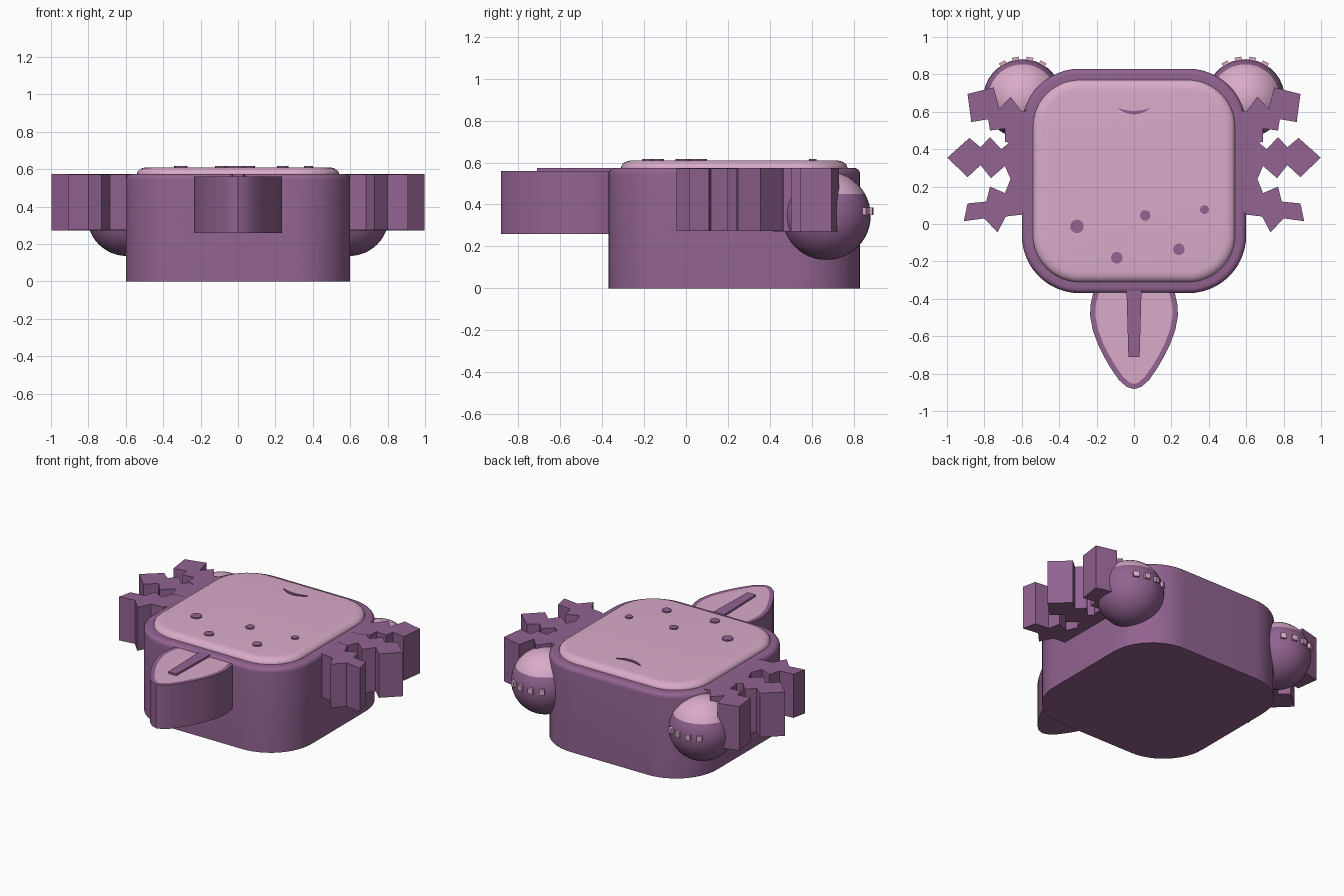
import bpy, bmesh, math
from mathutils import Matrix

if "Cube" in bpy.data.objects:
    bpy.data.objects.remove(bpy.data.objects["Cube"])


def material(name, rgb):
    m = bpy.data.materials.new(name)
    m.diffuse_color = (*rgb, 1)
    m.use_nodes = True
    m.node_tree.nodes["Principled BSDF"].inputs["Base Color"].default_value = m.diffuse_color
    return m


PURPLE = material("dusky purple", (0.287, 0.125, 0.283))
PINK = material("soft pink", (0.70, 0.41, 0.59))
CY = 0.23  # body centre in y


def finish(bm, name, mats, smooth=None):
    bmesh.ops.recalc_face_normals(bm, faces=bm.faces[:])
    me = bpy.data.meshes.new(name)
    bm.to_mesh(me)
    bm.free()
    for m in mats:
        me.materials.append(m)
    ob = bpy.data.objects.new(name, me)
    bpy.context.collection.objects.link(ob)
    if smooth:
        bpy.ops.object.select_all(action='DESELECT')
        ob.select_set(True)
        bpy.context.view_layer.objects.active = ob
        bpy.ops.object.shade_smooth_by_angle(angle=math.radians(smooth))
    return ob


def rounded_square(half, radius, z, n=12):
    pts = []
    for q, (sx, sy) in enumerate([(1, 1), (-1, 1), (-1, -1), (1, -1)]):
        for i in range(n + 1):
            a = math.pi / 2 * (q + i / n)
            pts.append((sx * (half - radius) + radius * math.cos(a),
                        CY + sy * (half - radius) + radius * math.sin(a), z))
    return pts


def rounded_block(name, half, radius, z0, z1, bx, bz, mat):
    """Rounded square block with a soft top edge bx wide and bz high."""
    rings = [(0, z0)] + [(bx * (1 - math.cos(t)), z1 - bz + bz * math.sin(t))
                         for t in [math.pi / 2 * i / 6 for i in range(7)]]
    bm = bmesh.new()
    loops = [[bm.verts.new(p) for p in rounded_square(half - d, radius - d, z)]
             for d, z in rings]
    for a, b in zip(loops, loops[1:]):
        for i in range(len(a)):
            j = (i + 1) % len(a)
            bm.faces.new((a[i], a[j], b[j], b[i]))
    bm.faces.new(loops[0][::-1])
    bm.faces.new(loops[-1])
    return finish(bm, name, [mat], 40)


def prism(name, pts, z0, z1, mats, smooth=None, inset=0):
    """Extruded outline; an optional inset colours the middle of the top."""
    bm = bmesh.new()
    low = [bm.verts.new((x, y, z0)) for x, y in pts]
    high = [bm.verts.new((x, y, z1)) for x, y in pts]
    bm.faces.new(low[::-1])
    top = bm.faces.new(high)
    for i in range(len(pts)):
        j = (i + 1) % len(pts)
        bm.faces.new((low[i], low[j], high[j], high[i]))
    bmesh.ops.recalc_face_normals(bm, faces=bm.faces[:])
    if inset:
        bmesh.ops.inset_region(bm, faces=[top], thickness=inset)
        top.material_index = 1
    return finish(bm, name, mats, smooth)


# Body and raised belly panel
rounded_block("body", 0.60, 0.31, 0, 0.575, 0.03, 0.03, PURPLE)
rounded_block("belly_panel", 0.54, 0.25, 0.50, 0.61, 0.055, 0.035, PINK)

# Gill fronds, three per side
upper = [(0.53, 0.62), (0.60, 0.60), (0.66, 0.68), (0.72, 0.615), (0.75, 0.73),
         (0.89, 0.695), (0.87, 0.545), (0.78, 0.56), (0.77, 0.50),
         (0.69, 0.51), (0.69, 0.44), (0.53, 0.40)]
middle = [(0.55, 0.42), (0.66, 0.44), (0.71, 0.40), (0.77, 0.465), (0.82, 0.41),
          (0.88, 0.46), (0.998, 0.355), (0.89, 0.25), (0.82, 0.315),
          (0.765, 0.245), (0.69, 0.31), (0.66, 0.24), (0.55, 0.25)]
lower = [(0.55, 0.28), (0.66, 0.24), (0.69, 0.165), (0.77, 0.20), (0.79, 0.12),
         (0.89, 0.11), (0.91, 0.015), (0.80, 0.03), (0.73, -0.045),
         (0.685, 0.04), (0.60, 0.05), (0.55, 0.10)]
for side, s in (("right", 1), ("left", -1)):
    for k, (label, pts) in enumerate((("upper", upper), ("middle", middle), ("lower", lower))):
        prism(f"{side}_{label}_gill", [(s * x, y) for x, y in pts],
              0.272 + 0.001 * k, 0.574 - 0.001 * k, [PURPLE])

    # Round foot with a pink cap
    bm = bmesh.new()
    fx, fy, fz, r = s * 0.595, 0.67, 0.347, 0.211
    bmesh.ops.create_uvsphere(bm, u_segments=36, v_segments=24, radius=r,
                              matrix=Matrix.Translation((fx, fy, fz)))
    bmesh.ops.bisect_plane(bm, geom=bm.verts[:] + bm.edges[:] + bm.faces[:],
                           plane_co=(0, 0, 0.45), plane_no=(0, 0, 1))
    for f in bm.faces:
        f.material_index = int(f.calc_center_median().z > 0.45)
    finish(bm, f"{side}_foot", [PURPLE, PINK], 40)

    # Small square claws along the back of the foot
    bm = bmesh.new()
    for deg in (-29, -10, 10, 29):
        a = math.radians(deg)
        bmesh.ops.create_cube(bm, size=0.036, matrix=Matrix.Translation(
            (fx + r * math.sin(a), fy + r * math.cos(a) - 0.004, 0.367))
            @ Matrix.Rotation(-a, 4, 'Z'))
    finish(bm, f"{side}_claws", [PINK])

# Leaf shaped tail with pink top and centre stripe
half = [(0.04, -0.87), (0.08, -0.835), (0.125, -0.77), (0.16, -0.71), (0.19, -0.65),
        (0.22, -0.57), (0.235, -0.49), (0.232, -0.43), (0.218, -0.37), (0.19, -0.31)]
leaf = [(0, -0.883)] + half + [(-x, y) for x, y in reversed(half)]
prism("tail", leaf, 0.26, 0.56, [PURPLE, PINK], 35, 0.028)
prism("tail_stripe", [(-0.03, -0.71), (0.03, -0.71), (0.04, -0.355), (-0.04, -0.355)],
      0.555, 0.573, [PURPLE])

# Belly spots
for i, (x, y, r) in enumerate([(-0.305, -0.013, 0.036), (0.06, 0.046, 0.028),
                               (0.377, 0.077, 0.024), (-0.092, -0.18, 0.031),
                               (0.24, -0.135, 0.031)]):
    circle = [(x + r * math.cos(a), y + r * math.sin(a))
              for a in [math.tau * k / 16 for k in range(16)]]
    prism(f"spot_{i + 1}", circle, 0.605, 0.617, [PURPLE], 40)

# Curved smile
ts = [-1 + k / 6 for k in range(13)]
smile = [(0.09 * t, 0.586 + 0.036 * t * t) for t in ts]
smile += [(0.09 * t, 0.605 + 0.017 * t * t) for t in reversed(ts[1:-1])]
prism("smile", smile, 0.605, 0.617, [PURPLE])
